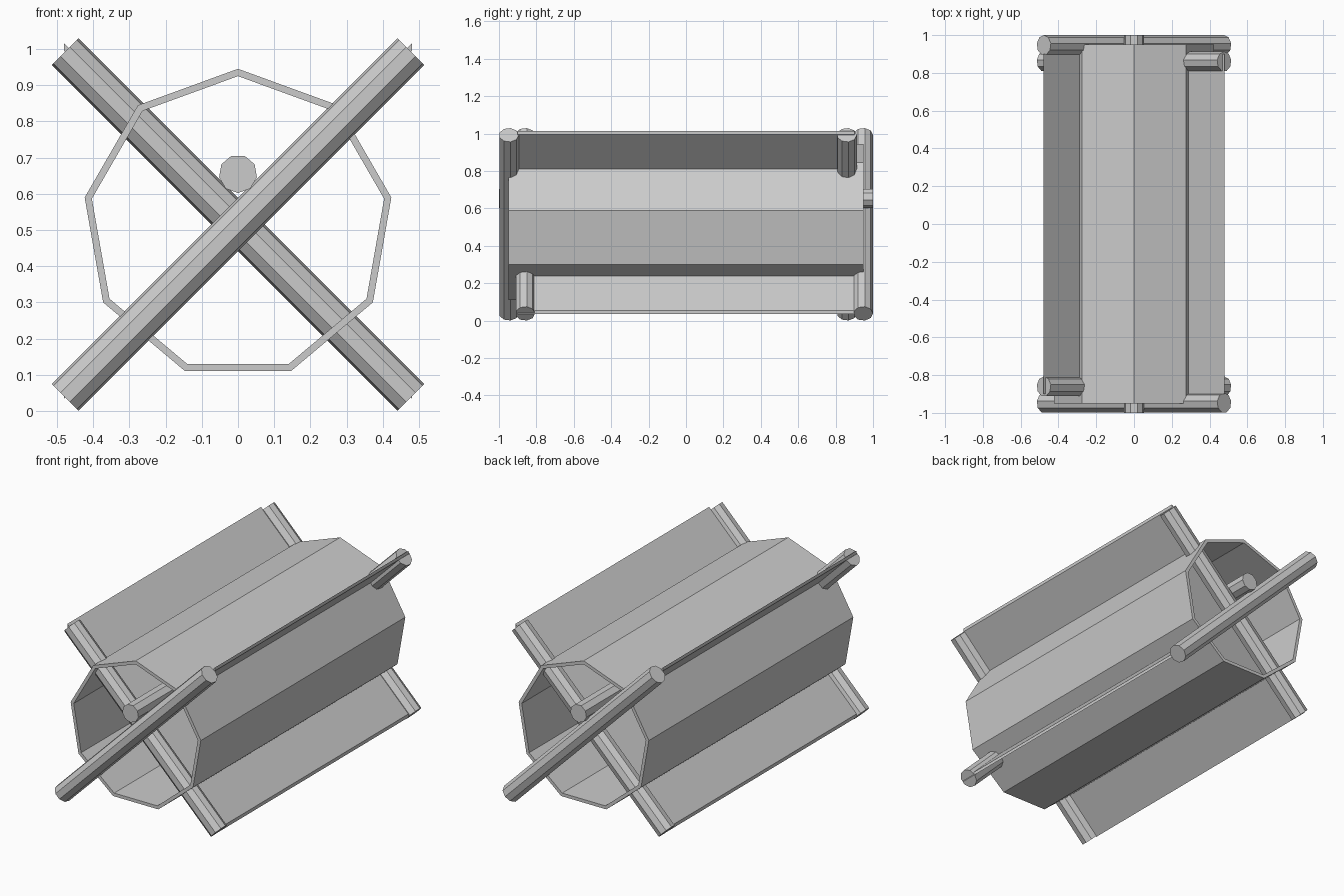
import bpy
import bmesh
from math import radians

cube = bpy.data.objects.get("Cube")
if cube:
    bpy.data.objects.remove(cube)

MID = 0.515       # height of the crossing point
SIDES = 9

grey = bpy.data.materials.new("plain grey")
grey.use_nodes = True
colour = (0.6, 0.6, 0.6, 1)
grey.diffuse_color = colour
grey.node_tree.nodes["Principled BSDF"].inputs["Base Color"].default_value = colour


def prism(name, radius, length, location, rotation, fill='NGON'):
    bpy.ops.mesh.primitive_cylinder_add(
        vertices=SIDES, radius=radius, depth=length, end_fill_type=fill,
        location=location, rotation=[radians(a) for a in rotation])
    obj = bpy.context.object
    obj.name = name
    obj.data.materials.append(grey)
    return obj


def sloping_panel(name, side):
    # thin slab running diagonally through the crossing, with upright end edges
    half, low, high = 0.48, MID - 0.48, MID + 0.48
    profile = [(-half * side, low), (half * side, high),
               (half * side, high + 0.02), (-half * side, low + 0.02)]
    bm = bmesh.new()
    face = bm.faces.new([bm.verts.new((x, -0.9, z)) for x, z in profile])
    grown = bmesh.ops.extrude_face_region(bm, geom=[face])
    moved = [v for v in grown["geom"] if isinstance(v, bmesh.types.BMVert)]
    bmesh.ops.translate(bm, verts=moved, vec=(0, 1.8, 0))
    bmesh.ops.recalc_face_normals(bm, faces=bm.faces)
    mesh = bpy.data.meshes.new(name)
    bm.to_mesh(mesh)
    bm.free()
    mesh.materials.append(grey)
    bpy.context.collection.objects.link(bpy.data.objects.new(name, mesh))


# Open nine-sided drum with a thin wall
drum = prism("drum", 0.43, 1.9, (0, 0, MID), (90, 0, 0), 'NOTHING')
wall = drum.modifiers.new("wall", 'SOLIDIFY')
wall.thickness = 0.019
wall.offset = -1
wall.use_even_offset = True

# Long pole resting in the crossed rods
prism("pole", 0.053, 2.0, (0, 0, MID + 0.14), (-90, 0, 0))

# Crossed rods at both ends; the outer one leans the other way at the back
for end, y_sign in (("front", -1), ("back", 1)):
    for place, y, lean in (("outer", 0.947, -45), ("inner", 0.86, 45)):
        prism(f"{end}_{place}_rod", 0.053, 1.35,
              (0, y * y_sign, MID), (0, lean * y_sign, 0))

# Crossed panels stretched between the rods
sloping_panel("rising_panel", 1)
sloping_panel("falling_panel", -1)
